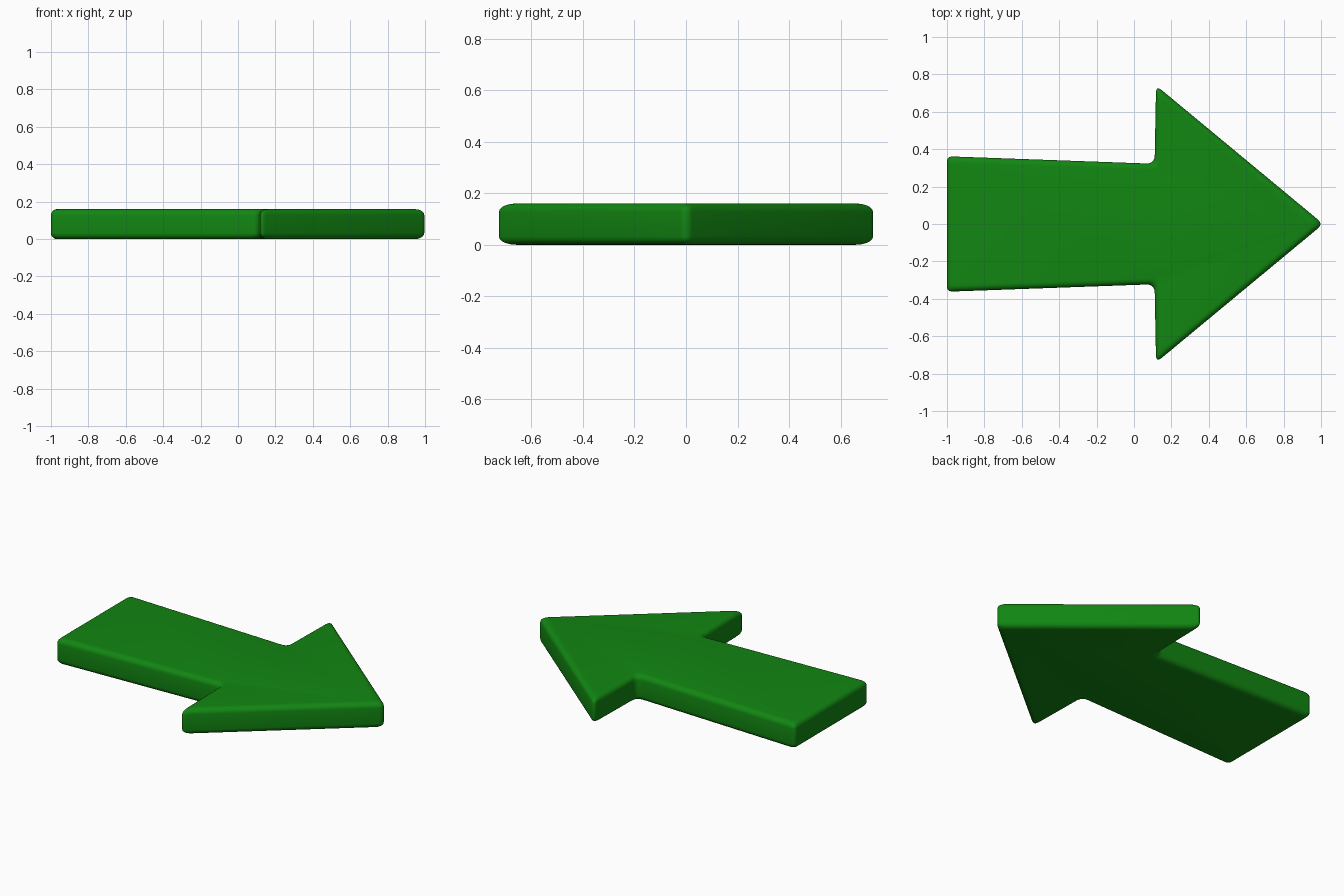
import bpy, bmesh, math
from mathutils import Vector

if "Cube" in bpy.data.objects:
    bpy.data.objects.remove(bpy.data.objects["Cube"])

HEIGHT = 0.16
ROUND = 0.032     # edge rounding between the side wall and the faces
STEPS = 5

# Upper half of the sharp outline: x, y, corner softness
half = [(-1.0, 0.362, 0.03), (0.11, 0.322, 0.045), (0.118, 0.741, 0.04)]
corners = [(1.012, 0.0, 0.04)] + half[::-1] + [(x, -y, s) for x, y, s in half]


def inset(points, d):
    """Move every edge of a counter-clockwise outline inward by d."""
    out = []
    n = len(points)
    for i in range(n):
        p = points[i]
        a = (p - points[i - 1]).normalized()
        b = (points[(i + 1) % n] - p).normalized()
        na, nb = Vector((-a.y, a.x)), Vector((-b.y, b.x))
        out.append(p + (na + nb) * d / (1 + na.dot(nb)))
    return out


def soften(points, softness):
    """Replace every corner by a short curve."""
    out = []
    n = len(points)
    for i, s in enumerate(softness):
        p = points[i]
        a = p + (points[i - 1] - p).normalized() * s
        b = p + (points[(i + 1) % n] - p).normalized() * s
        for k in range(STEPS + 1):
            t = k / STEPS
            out.append(a * (1 - t) ** 2 + p * 2 * t * (1 - t) + b * t * t)
    return out


# Layers from bottom to top with rounded rims
quarter = [math.pi / 2 * k / STEPS for k in range(STEPS + 1)]
layers = [(ROUND * (1 - math.sin(q)), ROUND * (1 - math.cos(q))) for q in quarter]
layers += [(d, HEIGHT - z) for d, z in reversed(layers)]

base = [Vector((x, y)) for x, y, s in corners]
softness = [s for x, y, s in corners]

# Arrow body
bm = bmesh.new()
loops = []
for d, z in layers:
    loops.append([bm.verts.new((p.x, p.y, z)) for p in soften(inset(base, d), softness)])
for low, high in zip(loops, loops[1:]):
    n = len(low)
    for i in range(n):
        j = (i + 1) % n
        bm.faces.new((low[i], low[j], high[j], high[i]))
bm.faces.new(loops[0][::-1])
bm.faces.new(loops[-1])
bmesh.ops.recalc_face_normals(bm, faces=bm.faces[:])
mesh = bpy.data.meshes.new("arrow")
bm.to_mesh(mesh)
bm.free()

arrow = bpy.data.objects.new("arrow", mesh)
bpy.context.collection.objects.link(arrow)
green = bpy.data.materials.new("green")
green.diffuse_color = (0.006, 0.24, 0.006, 1)
green.use_nodes = True
green.node_tree.nodes["Principled BSDF"].inputs["Base Color"].default_value = green.diffuse_color
mesh.materials.append(green)

bpy.context.view_layer.objects.active = arrow
arrow.select_set(True)
bpy.ops.object.shade_smooth_by_angle(angle=math.radians(40))
